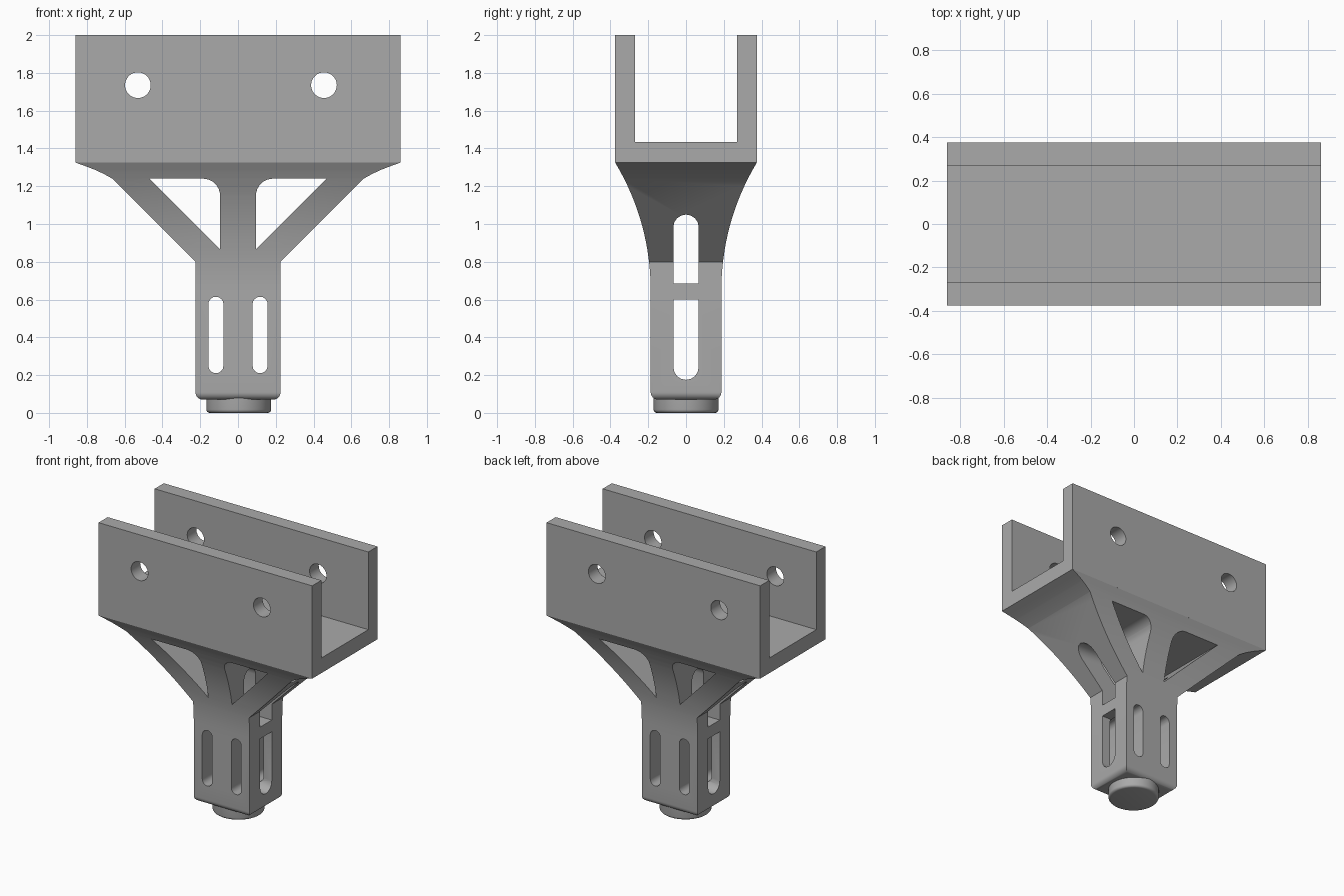
import bpy, bmesh
from math import sin, cos, pi, sqrt, radians

cube = bpy.data.objects.get("Cube")
if cube:
    bpy.data.objects.remove(cube, do_unlink=True)

grey = bpy.data.materials.new("plain grey")
grey.use_nodes = True
colour = (0.4, 0.4, 0.4, 1)
grey.diffuse_color = colour
grey.node_tree.nodes["Principled BSDF"].inputs["Base Color"].default_value = colour


def prism(name, outline, axis, half):
    """Extrude an outline of (u, z) points along x or y, from -half to half."""
    bm = bmesh.new()
    place = (lambda u, z, d: (d, u, z)) if axis == "x" else (lambda u, z, d: (u, d, z))
    face = bm.faces.new([bm.verts.new(place(u, z, -half)) for u, z in outline])
    grown = bmesh.ops.extrude_face_region(bm, geom=[face])["geom"]
    shift = (2 * half, 0, 0) if axis == "x" else (0, 2 * half, 0)
    bmesh.ops.translate(bm, vec=shift,
                        verts=[v for v in grown if isinstance(v, bmesh.types.BMVert)])
    bmesh.ops.recalc_face_normals(bm, faces=bm.faces)
    mesh = bpy.data.meshes.new(name)
    bm.to_mesh(mesh)
    bm.free()
    mesh.materials.append(grey)
    ob = bpy.data.objects.new(name, mesh)
    bpy.context.collection.objects.link(ob)
    return ob


def arc(u, z, r, start, end, steps=8):
    angles = [radians(start + (end - start) * i / steps) for i in range(steps + 1)]
    return [(u + r * cos(a), z + r * sin(a)) for a in angles]


def mirrored(half):
    """Close a right-hand outline with its mirror image."""
    return half + [(-u, z) for u, z in reversed(half)]


def slot(u, low, high, r, round_low=True, round_high=True):
    bottom = arc(u, low + r, r, 180, 360) if round_low else [(u - r, low), (u + r, low)]
    top = arc(u, high - r, r, 0, 180) if round_high else [(u + r, high), (u - r, high)]
    return bottom + top


def activate(ob):
    bpy.ops.object.select_all(action="DESELECT")
    ob.select_set(True)
    bpy.context.view_layer.objects.active = ob


def combine(ob, tool, operation="DIFFERENCE"):
    tool.hide_render = True
    mod = ob.modifiers.new(operation.title(), "BOOLEAN")
    mod.operation, mod.solver, mod.object = operation, "EXACT", tool
    activate(ob)
    bpy.ops.object.modifier_apply(modifier=mod.name)
    bpy.data.objects.remove(tool, do_unlink=True)


JOIN, BASE, FILLET = 1.325, 0.07, 0.04

# Open channel on top, with bolt holes through both walls
channel = prism("top_channel", mirrored(
    [(0.375, JOIN), (0.375, 2), (0.27, 2), (0.27, 1.435)]), "x", 0.86)
for x in (-0.53, 0.455):
    combine(channel, prism("bolt_hole", arc(x, 1.735, 0.068, 0, 350, 35), "y", 0.6))

# Post with angled arms: front outline crossed with the flared side outline
post = prism("post_and_arms", mirrored(
    arc(0.225 - FILLET, BASE + FILLET, FILLET, -90, 0)
    + [(0.225, 0.8), (0.665, 1.24), (0.71, 1.265), (0.76, 1.288), (0.81, 1.307), (0.86, JOIN)]),
    "y", 0.5)
radius = 1.306
flare = []
for i in range(17):
    rise = 0.675 * i / 16
    flare.append((0.187 + radius - sqrt(radius ** 2 - rise ** 2), 0.65 + rise))
combine(post, prism("side_outline", mirrored(
    arc(0.187 - FILLET, BASE + FILLET, FILLET, -90, 0) + flare + [(0.376, 1.5)]),
    "x", 1), "INTERSECT")

# Triangular windows and narrow slots through the front
for side in (-1, 1):
    window = [(0.095, 0.867), (0.468, 1.24)] + arc(0.185, 1.15, 0.09, 90, 180)
    combine(post, prism("arm_window", [(side * u, z) for u, z in window], "y", 0.6))
    combine(post, prism("front_slot", slot(side * 0.117, 0.21, 0.615, 0.04), "y", 0.6))

# Slots through the sides, above and below a cross bar
combine(post, prism("upper_slot", slot(0, 0.685, 1.05, 0.067, round_low=False), "x", 1.2))
combine(post, prism("lower_slot", slot(0, 0.175, 0.6, 0.067, round_high=False), "x", 1.2))

# Round foot with a softened lower rim
bpy.ops.mesh.primitive_cylinder_add(vertices=48, radius=0.172, depth=0.13,
                                    location=(0.004, 0, 0.065))
foot = bpy.context.object
foot.name = "round_foot"
foot.data.materials.append(grey)
bm = bmesh.new()
bm.from_mesh(foot.data)
rim = [e for e in bm.edges if all(v.co.z < 0 for v in e.verts)]
bmesh.ops.bevel(bm, geom=rim, offset=0.018, segments=4, profile=0.5, affect="EDGES")
bm.to_mesh(foot.data)
bm.free()

for ob in (channel, post, foot):
    activate(ob)
    bpy.ops.object.shade_smooth_by_angle(angle=radians(25))
